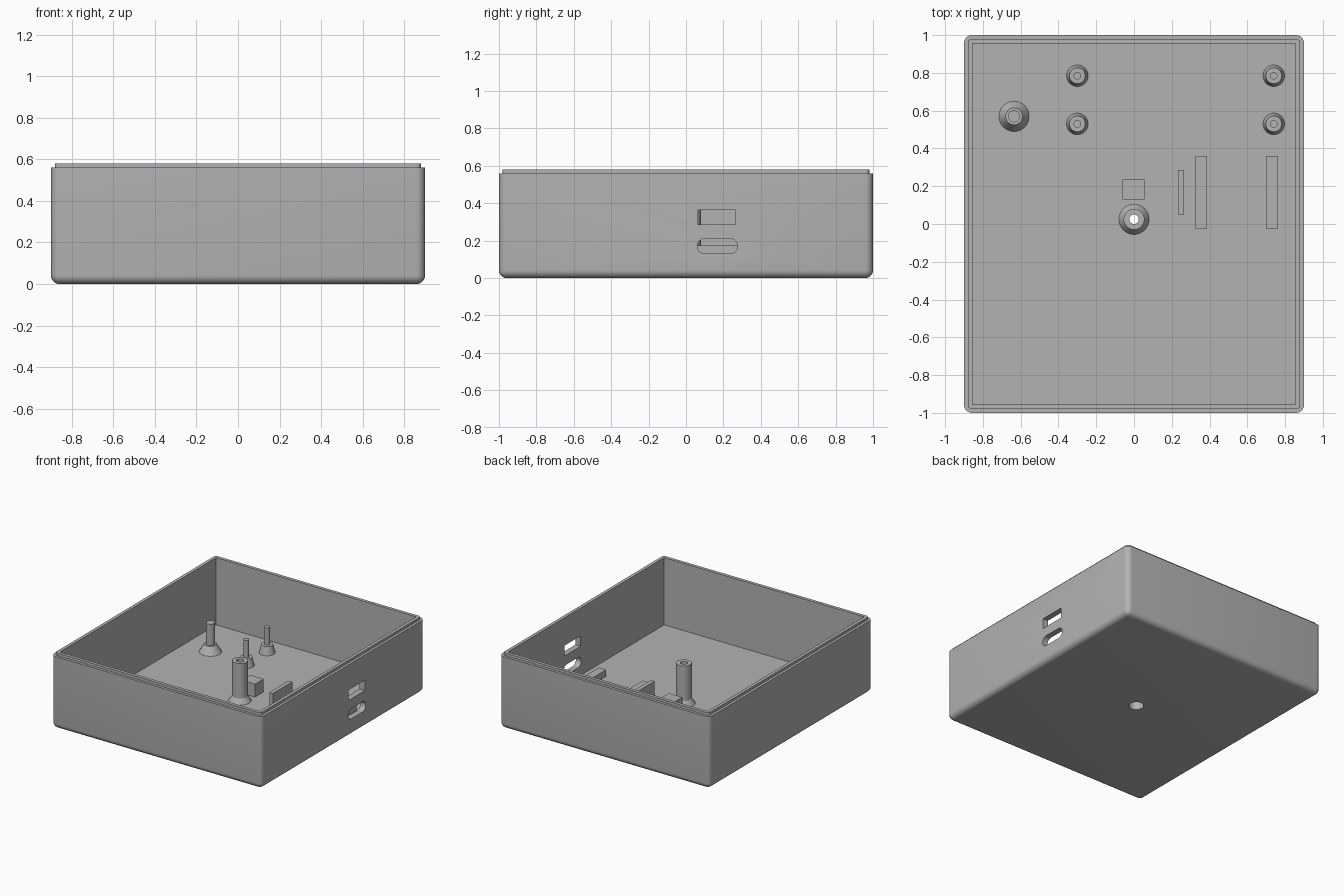
import bpy, bmesh, math
from mathutils import Vector

if "Cube" in bpy.data.objects:
    bpy.data.objects.remove(bpy.data.objects["Cube"])

FLOOR = 0.06
grey = bpy.data.materials.new("plain_grey")
grey.diffuse_color = (0.45, 0.45, 0.45, 1)
grey.use_nodes = True
grey.node_tree.nodes["Principled BSDF"].inputs["Base Color"].default_value = grey.diffuse_color


def finish(name, bm, cutter=False, angle=None):
    bmesh.ops.recalc_face_normals(bm, faces=bm.faces)
    me = bpy.data.meshes.new(name)
    bm.to_mesh(me)
    bm.free()
    me.materials.append(grey)
    ob = bpy.data.objects.new(name, me)
    bpy.context.collection.objects.link(ob)
    if cutter:
        ob.hide_render = True
        ob.hide_set(True)
    elif angle:
        bpy.ops.object.select_all(action='DESELECT')
        ob.select_set(True)
        bpy.context.view_layer.objects.active = ob
        bpy.ops.object.shade_smooth_by_angle(angle=math.radians(angle))
    return ob


def box_mesh(lo, hi):
    bm = bmesh.new()
    bmesh.ops.create_cube(bm, size=1)
    lo, hi = Vector(lo), Vector(hi)
    for v in bm.verts:
        v.co = (lo + hi) / 2 + v.co * (hi - lo)
    return bm


def bevel(bm, edges, radius, segments):
    bmesh.ops.bevel(bm, geom=edges, offset=radius, segments=segments,
                    profile=0.5, affect='EDGES')


def lathe(name, profile, x, y, cutter=False, steps=40):
    """Revolve a closed (radius, z) outline around a vertical axis."""
    bm = bmesh.new()
    vs = [bm.verts.new((x + r, y, z)) for r, z in profile]
    n = len(vs)
    es = [bm.edges.new((vs[i], vs[(i + 1) % n])) for i in range(n)]
    bmesh.ops.spin(bm, geom=vs + es, cent=(x, y, 0), axis=(0, 0, 1),
                   angle=2 * math.tau / 2, steps=steps, use_duplicate=False)
    bmesh.ops.remove_doubles(bm, verts=bm.verts, dist=1e-5)
    bmesh.ops.dissolve_degenerate(bm, edges=bm.edges, dist=1e-6)
    return finish(name, bm, cutter, 30)


def boolean(target, other, op):
    m = target.modifiers.new(other.name, 'BOOLEAN')
    m.operation, m.object, m.solver = op, other, 'EXACT'


# Outer shell: rounded uprights and rounded bottom edges
bm = box_mesh((-0.9, -1, 0), (0.9, 1, 0.56))
bevel(bm, [e for e in bm.edges if min(v.co.z for v in e.verts) < 0.1], 0.042, 6)
shell = finish("case_shell", bm, angle=30)

# Stepped lip around the rim
bm = box_mesh((-0.88, -0.98, 0.3), (0.88, 0.98, 0.58))
bevel(bm, [e for e in bm.edges
           if abs(e.verts[0].co.z - e.verts[1].co.z) > 0.1], 0.02, 4)
boolean(shell, finish("rim_lip", bm, True), 'UNION')

# Cavity
boolean(shell, finish("cavity_cutter", box_mesh(
    (-0.855, -0.955, FLOOR), (0.855, 0.955, 1)), True), 'DIFFERENCE')

# Rectangular and rounded ports in the right wall
boolean(shell, finish("square_port_cutter", box_mesh(
    (0.8, 0.065, 0.285), (1, 0.265, 0.365)), True), 'DIFFERENCE')
bm = box_mesh((0.8, 0.06, 0.13), (1, 0.275, 0.21))
bevel(bm, [e for e in bm.edges
           if abs(e.verts[0].co.x - e.verts[1].co.x) > 0.1], 0.0399, 8)
boolean(shell, finish("round_port_cutter", bm, True), 'DIFFERENCE')

# Screw hole in the floor
PX, PY = 0.0, 0.025
boolean(shell, lathe("floor_hole_cutter", [
    (0, -0.1), (0.053, -0.1), (0.053, 0.2), (0, 0.2)], PX, PY, True), 'DIFFERENCE')

# Hollow centre post with a flared foot
lathe("centre_post", [(0.08, FLOOR), (0.055, 0.1), (0.055, 0.37), (0.025, 0.37),
                      (0.025, 0.085), (0.053, 0.085), (0.053, FLOOR)], PX, PY)

# Side post with a conical foot
lathe("side_post", [(0, FLOOR), (0.08, FLOOR), (0.045, 0.12), (0.032, 0.12),
                    (0.032, 0.285), (0, 0.285)], -0.635, 0.57)

# Four board pins on conical feet
for x in (-0.3, 0.74):
    for y in (0.53, 0.785):
        lathe("board_pin", [(0, FLOOR), (0.057, FLOOR), (0.042, 0.125), (0.02, 0.125),
                            (0.02, 0.26), (0, 0.26)], x, y)

# Support block and ribs on the floor
for name, x0, x1, y0, y1, top in (
        ("support_block", -0.06, 0.055, 0.13, 0.235, 0.16),
        ("narrow_rib", 0.233, 0.265, 0.05, 0.285, 0.175),
        ("inner_rib", 0.325, 0.387, -0.025, 0.36, 0.11),
        ("outer_rib", 0.70, 0.763, -0.025, 0.36, 0.11)):
    finish(name, box_mesh((x0, y0, FLOOR), (x1, y1, top)))
